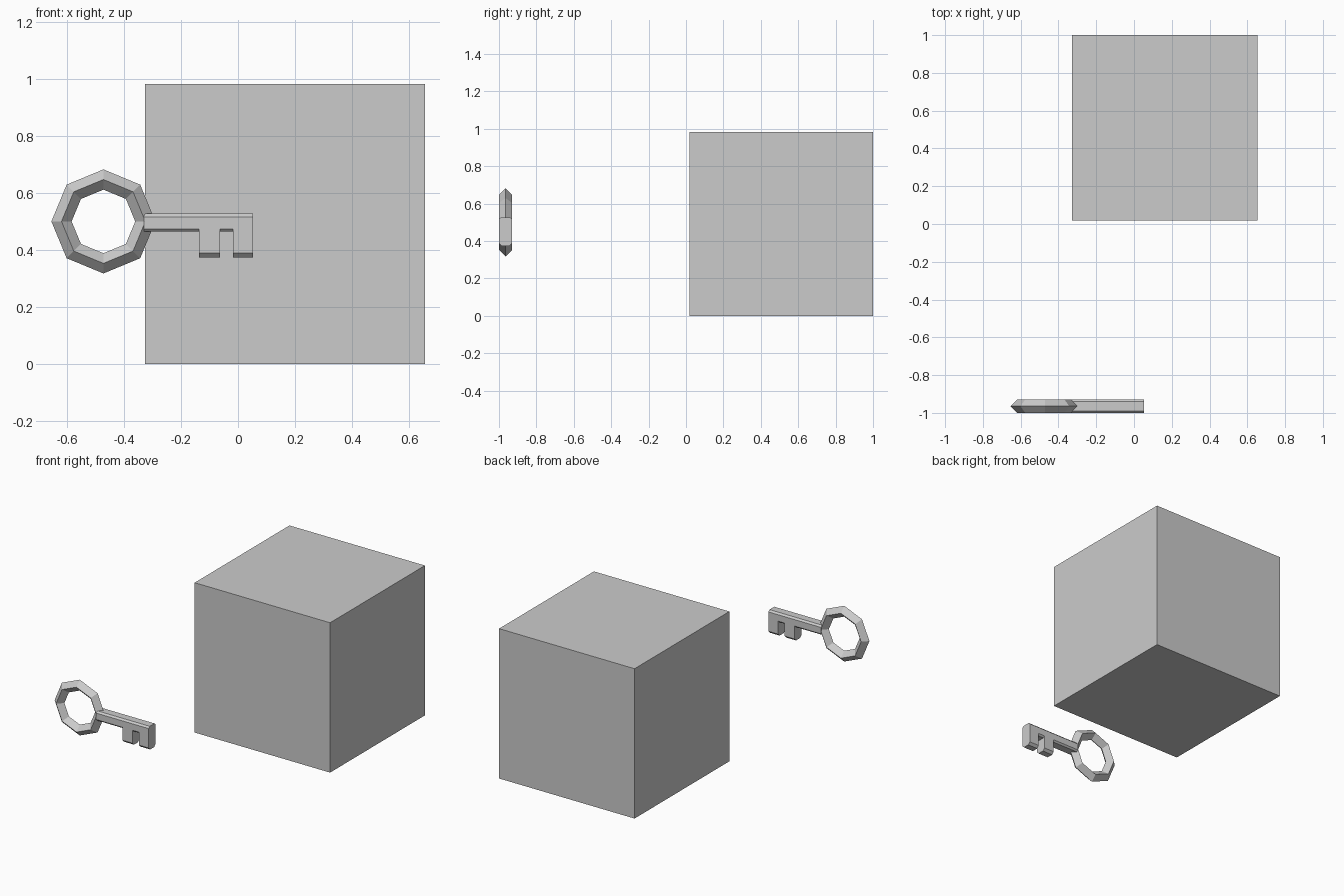
import bpy, bmesh
from math import pi

if "Cube" in bpy.data.objects:
    bpy.data.objects.remove(bpy.data.objects["Cube"])

KEY_Y, HALF = -0.9645, 0.0355

# large block
bpy.ops.mesh.primitive_cube_add(size=0.982, location=(0.164, 0.509, 0.491))
bpy.context.object.name = "block"

# octagonal key bow with a diamond cross-section
bpy.ops.mesh.primitive_torus_add(major_segments=8, minor_segments=4,
                                 major_radius=0.1470, minor_radius=HALF,
                                 location=(-0.472, KEY_Y, 0.5),
                                 rotation=(pi / 2, 0, 0))
bow = bpy.context.object
bow.name = "key_bow"


def section(bm, x, bottom, ch):
    """Chamfered rectangular section across the key at x."""
    top, c, h = 0.527, 0.011, HALF
    pts = [(-h + c, top), (h - c, top), (h, top - c), (h, bottom + ch),
           (h - ch, bottom), (-h + ch, bottom), (-h, bottom + ch), (-h, top - c)]
    return [bm.verts.new((x, KEY_Y + y, z)) for y, z in pts]


# key shaft and its two teeth, lofted as one solid
SHAFT, TOOTH = (0.464, 0.010), (0.374, 0.015)
stations = [(-0.33, SHAFT), (-0.137, SHAFT), (-0.137, TOOTH), (-0.064, TOOTH),
            (-0.064, SHAFT), (-0.018, SHAFT), (-0.018, TOOTH), (0.053, TOOTH)]
bm = bmesh.new()
rings = [section(bm, x, *s) for x, s in stations]
for a, b in zip(rings, rings[1:]):
    for i in range(8):
        j = (i + 1) % 8
        bm.faces.new((a[i], a[j], b[j], b[i]))
bm.faces.new(rings[0])
bm.faces.new(rings[-1])
bmesh.ops.remove_doubles(bm, verts=bm.verts[:], dist=0.0002)
bmesh.ops.recalc_face_normals(bm, faces=bm.faces[:])
mesh = bpy.data.meshes.new("key_shaft")
bm.to_mesh(mesh)
bm.free()
bpy.context.collection.objects.link(bpy.data.objects.new("key_shaft", mesh))
